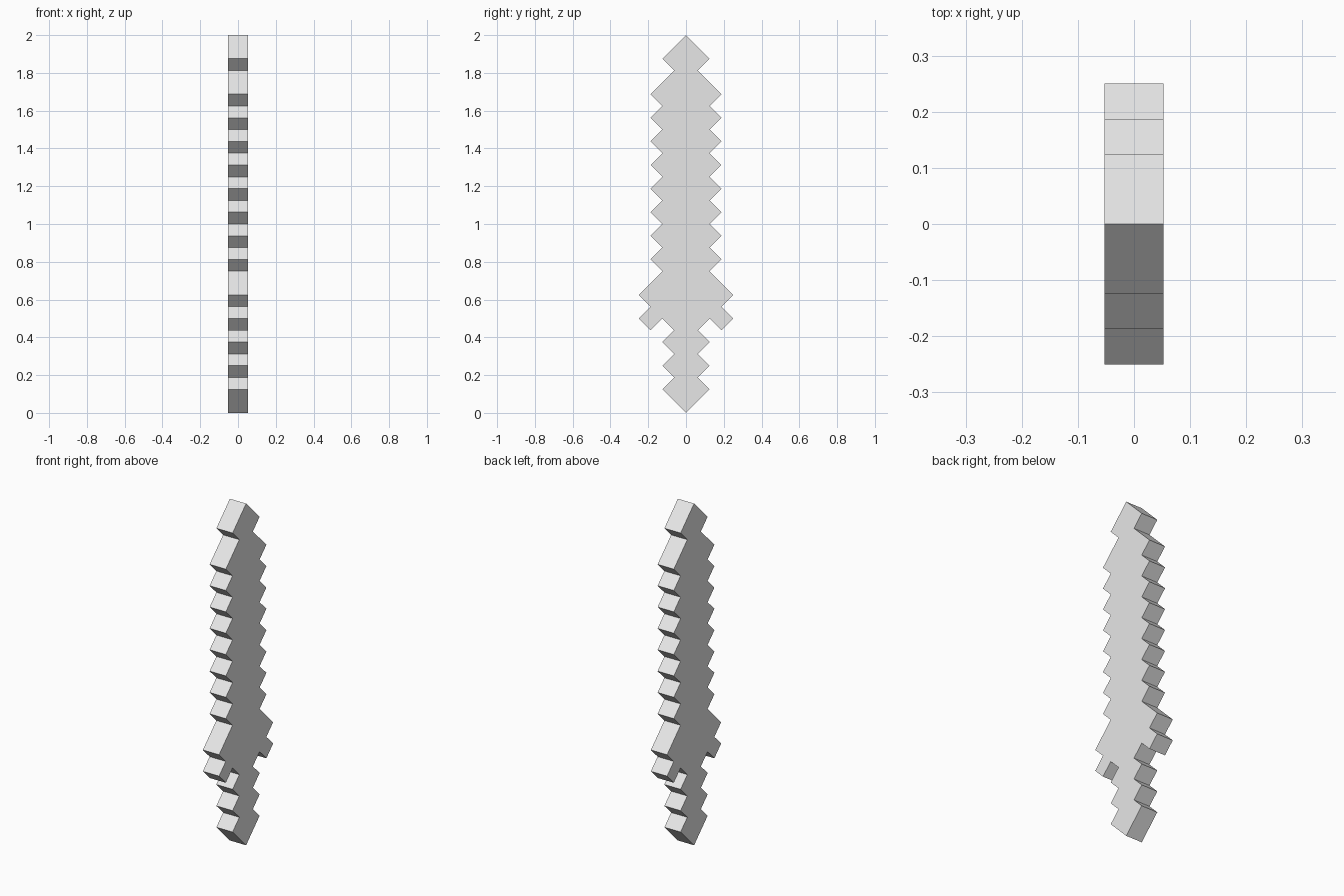
import bpy
import bmesh

# Remove the default object
cube = bpy.data.objects.get("Cube")
if cube:
    bpy.data.objects.remove(cube, do_unlink=True)

STEP = 2 / 32          # half the diagonal of one square cell
THICKNESS = 0.105

# One plain grey material
grey = bpy.data.materials.new("light_grey")
grey.use_nodes = True
colour = (0.8, 0.8, 0.8, 1)
grey.diffuse_color = colour
grey.node_tree.nodes["Principled BSDF"].inputs["Base Color"].default_value = colour

# Half outline as (half width, height) in steps, from pommel to tip
pommel = [(0, 0), (2, 2)]
grip = [(1 + i % 2, 3 + i) for i in range(6)]
guard = [(3, 7), (4, 8), (3, 9), (4, 10)]
blade = [(2 + i % 2, 12 + i) for i in range(16)]
tip = [(1, 29), (2, 30), (0, 32)]
half = pommel + grip + guard + blade + tip

# Mirror the half into a closed outline
outline = half + [(-y, z) for y, z in reversed(half[1:-1])]

# Extrude the outline across the thickness
bm = bmesh.new()
verts = [bm.verts.new((-THICKNESS / 2, y * STEP, z * STEP)) for y, z in outline]
side = bm.faces.new(verts)
extruded = bmesh.ops.extrude_face_region(bm, geom=[side], use_keep_orig=True)
moved = [g for g in extruded["geom"] if isinstance(g, bmesh.types.BMVert)]
bmesh.ops.translate(bm, verts=moved, vec=(THICKNESS, 0, 0))
bmesh.ops.recalc_face_normals(bm, faces=bm.faces)

mesh = bpy.data.meshes.new("stepped_sword")
bm.to_mesh(mesh)
bm.free()
mesh.materials.append(grey)
sword = bpy.data.objects.new("stepped_sword", mesh)
bpy.context.collection.objects.link(sword)
